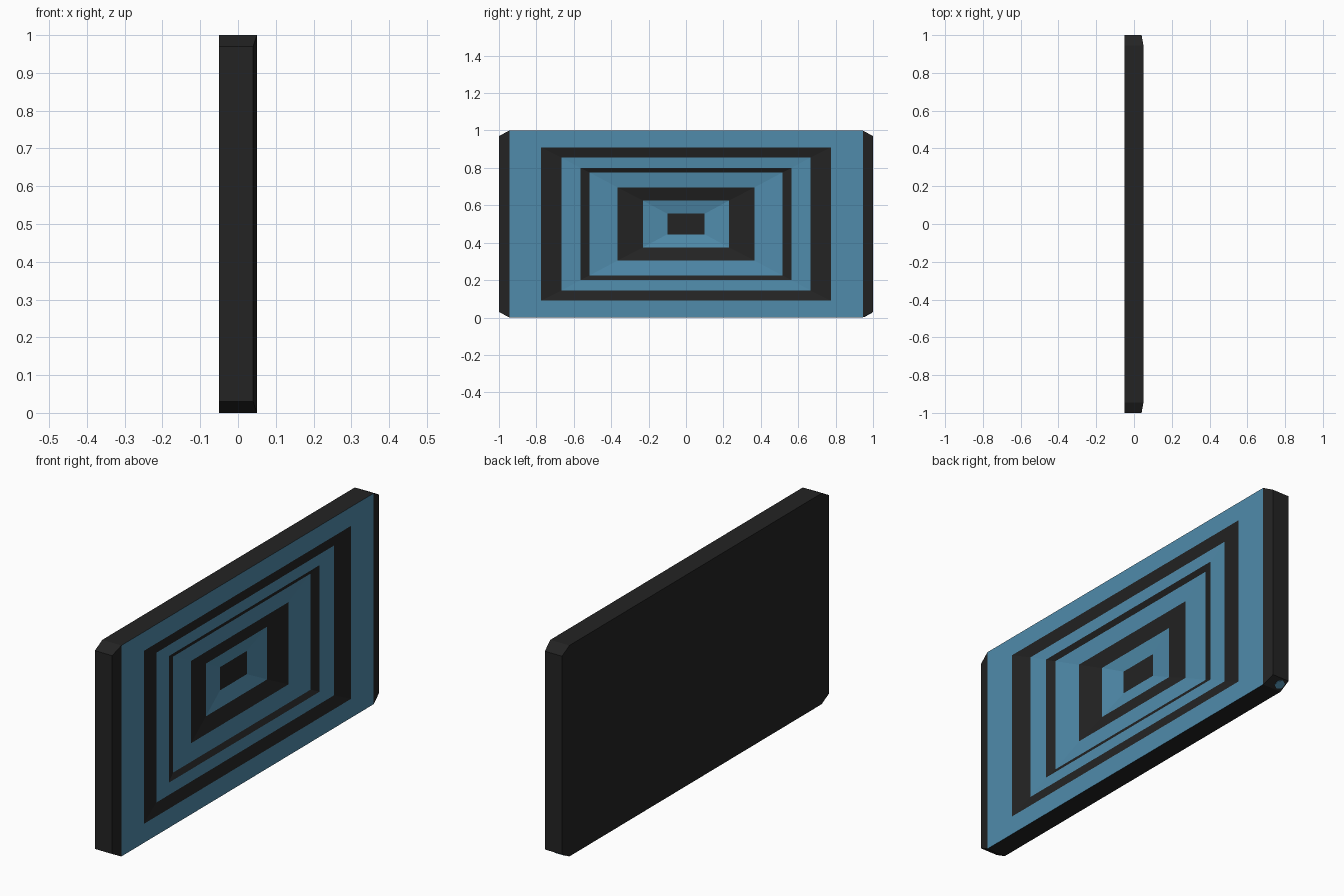
import bpy, bmesh
from mathutils import Vector

if "Cube" in bpy.data.objects:
    bpy.data.objects.remove(bpy.data.objects["Cube"])


def material(name, rgb):
    m = bpy.data.materials.new(name)
    m.diffuse_color = (*rgb, 1)
    m.use_nodes = True
    m.node_tree.nodes["Principled BSDF"].inputs["Base Color"].default_value = m.diffuse_color
    return m


BLACK = material("charcoal", (0.017, 0.017, 0.017))
BLUE = material("steel blue", (0.08, 0.26, 0.41))


def finish(name, bm):
    bmesh.ops.remove_doubles(bm, verts=bm.verts, dist=1e-5)
    me = bpy.data.meshes.new(name)
    bm.to_mesh(me)
    bm.free()
    me.materials.append(BLACK)
    me.materials.append(BLUE)
    ob = bpy.data.objects.new(name, me)
    bpy.context.collection.objects.link(ob)
    return ob


def rect(bm, x, hy, hz):
    # counter-clockwise seen from +x
    return [bm.verts.new((x, sy * hy, 0.5 + sz * hz))
            for sy, sz in ((-1, -1), (1, -1), (1, 1), (-1, 1))]


# panel body: front skin of nested recessed rings
bm = bmesh.new()
rings = [  # x, half width, half height, colour of the band inside it
    (0.05, 0.945, 0.50, 1),
    (0.05, 0.775, 0.41, 0),
    (0.037, 0.665, 0.355, 1),
    (0.033, 0.565, 0.30, 0),
    (0.020, 0.515, 0.275, 1),
    (0.010, 0.365, 0.195, 0),
    (-0.008, 0.23, 0.125, 1),
    (-0.024, 0.10, 0.055, 0),
]
loops = [rect(bm, x, hy, hz) for x, hy, hz, c in rings]
for i in range(len(loops) - 1):
    a, b = loops[i], loops[i + 1]
    for j in range(4):
        k = (j + 1) % 4
        f = bm.faces.new((a[j], a[k], b[k], b[j]))
        f.material_index = rings[i][3]
bm.faces.new(loops[-1])

# chamfered ends, sides and flat back
outer = loops[0]
rim = rect(bm, 0.04, 1.0, 0.47)
back_in = rect(bm, -0.05, 0.945, 0.50)
back_out = rect(bm, -0.05, 1.0, 0.47)
for p, q in ((1, 2), (3, 0)):
    bm.faces.new((outer[p], rim[p], rim[q], outer[q]))
    bm.faces.new((rim[p], back_out[p], back_out[q], rim[q]))
for p in range(4):
    bm.faces.new((outer[p], rim[p], back_out[p], back_in[p]))
for p, q in ((0, 1), (2, 3)):
    bm.faces.new((outer[p], outer[q], back_in[q], back_in[p]))
bm.faces.new((back_in[0], back_out[0], back_out[3], back_in[3],
              back_in[2], back_out[2], back_out[1], back_in[1]))
bmesh.ops.recalc_face_normals(bm, faces=bm.faces)
finish("recessed_panel", bm)

# small six-sided plate on the lower rear corner
bm = bmesh.new()
bmesh.ops.create_cone(bm, cap_ends=True, segments=6, radius1=0.024,
                      radius2=0.024, depth=0.004)
for f in bm.faces:
    f.material_index = 1
ob = finish("corner_plate", bm)
ob.location = (-0.022, 0.9725, 0.015)
ob.rotation_euler = Vector((0, 0.03, -0.055)).to_track_quat('Z', 'Y').to_euler()
